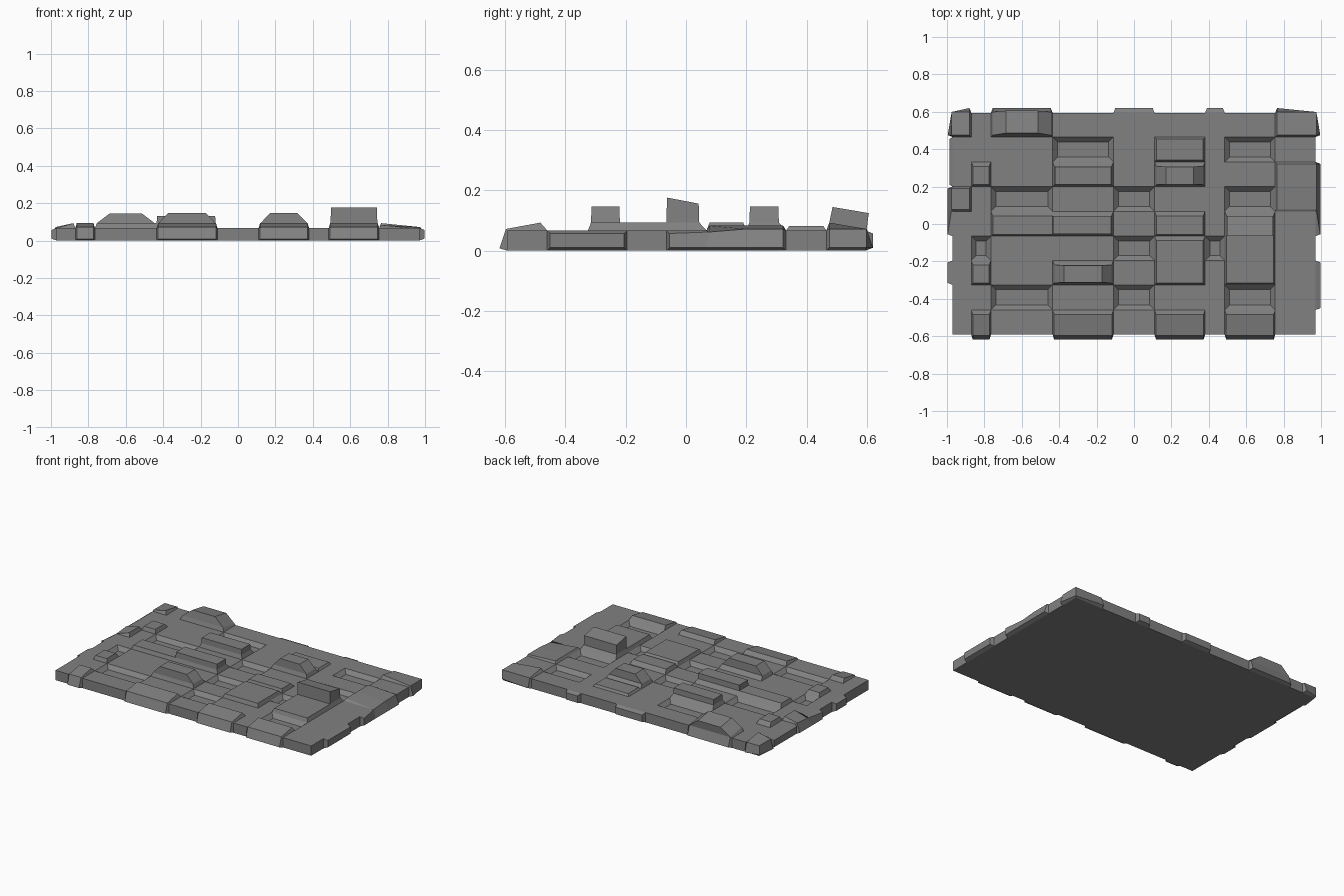
import bpy, bmesh
from mathutils import Vector

if "Cube" in bpy.data.objects:
    bpy.data.objects.remove(bpy.data.objects["Cube"])

# Uneven panel grid: column and row lines, slab thickness
XS = [-0.97, -0.87, -0.765, -0.435, -0.11, 0.11, 0.38, 0.485, 0.755, 0.97]
YS = [-0.592, -0.46, -0.325, -0.195, -0.065, 0.068, 0.2, 0.332, 0.465, 0.594]
T = 0.067
N = 9
bm = bmesh.new()
cell = {}   # (column, row) top faces and (side letter, index) edge faces, counted from 1

# Slab: gridded top, divided sides, one flat underside
top = [[bm.verts.new((x, y, T)) for y in YS] for x in XS]
rim = ([(i, 0) for i in range(N)] + [(N, j) for j in range(N)] +
       [(i, N) for i in range(N, 0, -1)] + [(0, j) for j in range(N, 0, -1)])
low = {(i, j): bm.verts.new((XS[i], YS[j], 0)) for i, j in rim}
for i in range(N):
    for j in range(N):
        cell[i + 1, j + 1] = bm.faces.new(
            (top[i][j], top[i + 1][j], top[i + 1][j + 1], top[i][j + 1]))
for k, a in enumerate(rim):
    b = rim[(k + 1) % len(rim)]
    side = "FRBL"[k // N]
    idx = (min(a[0], b[0]) if side in "FB" else min(a[1], b[1])) + 1
    cell[side, idx] = bm.faces.new((low[a], low[b], top[b[0]][b[1]], top[a[0]][a[1]]))
bm.faces.new([low[p] for p in reversed(rim)])
OUT = {"F": Vector((0, -1, 0)), "B": Vector((0, 1, 0)),
       "L": Vector((-1, 0, 0)), "R": Vector((1, 0, 0))}


def panel(keys, depth=0.026, inset=0.01, back=0.0, top_depth=None):
    """Push a group of cells out (or in) with sloped walls; slab edges stay nearly in place.
    back widens the slope on the +y side; top_depth overrides the rise of upward cells."""
    bm.normal_update()
    faces = [cell[k] for k in keys]
    bmesh.ops.inset_region(bm, faces=faces, thickness=inset, depth=0,
                           use_even_offset=True, use_boundary=True)
    normals = {}
    for k in keys:
        n = OUT.get(k[0], Vector((0, 0, 1)))
        for v in cell[k].verts:
            normals.setdefault(v, [])
            if n not in normals[v]:
                normals[v].append(n)
    y_max = max(v.co.y for v in normals)
    for v, ns in normals.items():
        if v.co.y > y_max - 0.001:
            v.co.y -= back
        for n in ns:
            d = top_depth if top_depth is not None and n.z > 0 else depth
            v.co += n * (d if len(ns) == 1 else 0.005)


def block(key, height, taper=1.0, tilt=0.0):
    """Extrude a second storey from one cell, narrowed in x and tilted in y."""
    bm.normal_update()
    f = cell[key]
    n = f.normal.copy()
    bmesh.ops.inset_region(bm, faces=[f], thickness=0.002, depth=0,
                           use_even_offset=True, use_boundary=True)
    c = f.calc_center_median()
    for v in f.verts:
        v.co.x = c.x + (v.co.x - c.x) * taper
        v.co.z += (v.co.y - c.y) * tilt
        v.co += n * height


# Raised panels along the front edge
for c in (2, 4, 6, 8):
    panel([(c, 1), ("F", c)], inset=0.008, back=0.015)

# Raised panels on the deck
for group in ([(2, 3)], [(4, 3)], [(6, 3), (6, 4)], [(8, 3), (8, 4), (8, 5)],
              [(3, 5), (4, 5)], [(6, 5)], [(4, 7)], [(6, 7)], [(2, 7)]):
    panel(group, back=0.014)
panel([(6, 8)], 0.015)

# Panels wrapping over the back and side edges
panel([(3, 9), ("B", 3)])
panel([(1, 9), ("L", 9), ("B", 1)])
panel([(9, 9), ("R", 9), ("B", 9)])
panel([(1, 6), ("L", 6), ("L", 5)])
panel([(9, 6), (9, 7), ("R", 5), ("R", 6), ("R", 7)], top_depth=0.016)

# Edge tabs
for group in ([("B", 5)], [("B", 7)], [("L", 3)], [("R", 2), ("R", 3)]):
    panel(group)
panel([("L", 7), ("L", 8)], 0.016)

# Recessed panels
for key in ((3, 2), (5, 2), (8, 2), (2, 4), (5, 4), (7, 4),
            (3, 6), (5, 6), (8, 6), (4, 8), (8, 8)):
    panel([key], -0.026, 0.026)

# Second-storey blocks
block((4, 3), 0.053, 0.68)
block((6, 7), 0.053, 0.6)
block((3, 9), 0.053, 0.56)
block((4, 5), 0.037)
block((4, 7), 0.037)
block((8, 5), 0.073, 1.0, -0.19)

bmesh.ops.recalc_face_normals(bm, faces=bm.faces)
mesh = bpy.data.meshes.new("hull_panel")
bm.to_mesh(mesh)
bm.free()

# Dark grey paint
paint = bpy.data.materials.new("dark_grey")
paint.diffuse_color = (0.22, 0.22, 0.22, 1)
paint.use_nodes = True
paint.node_tree.nodes["Principled BSDF"].inputs["Base Color"].default_value = paint.diffuse_color
mesh.materials.append(paint)
bpy.context.collection.objects.link(bpy.data.objects.new("hull_panel", mesh))
